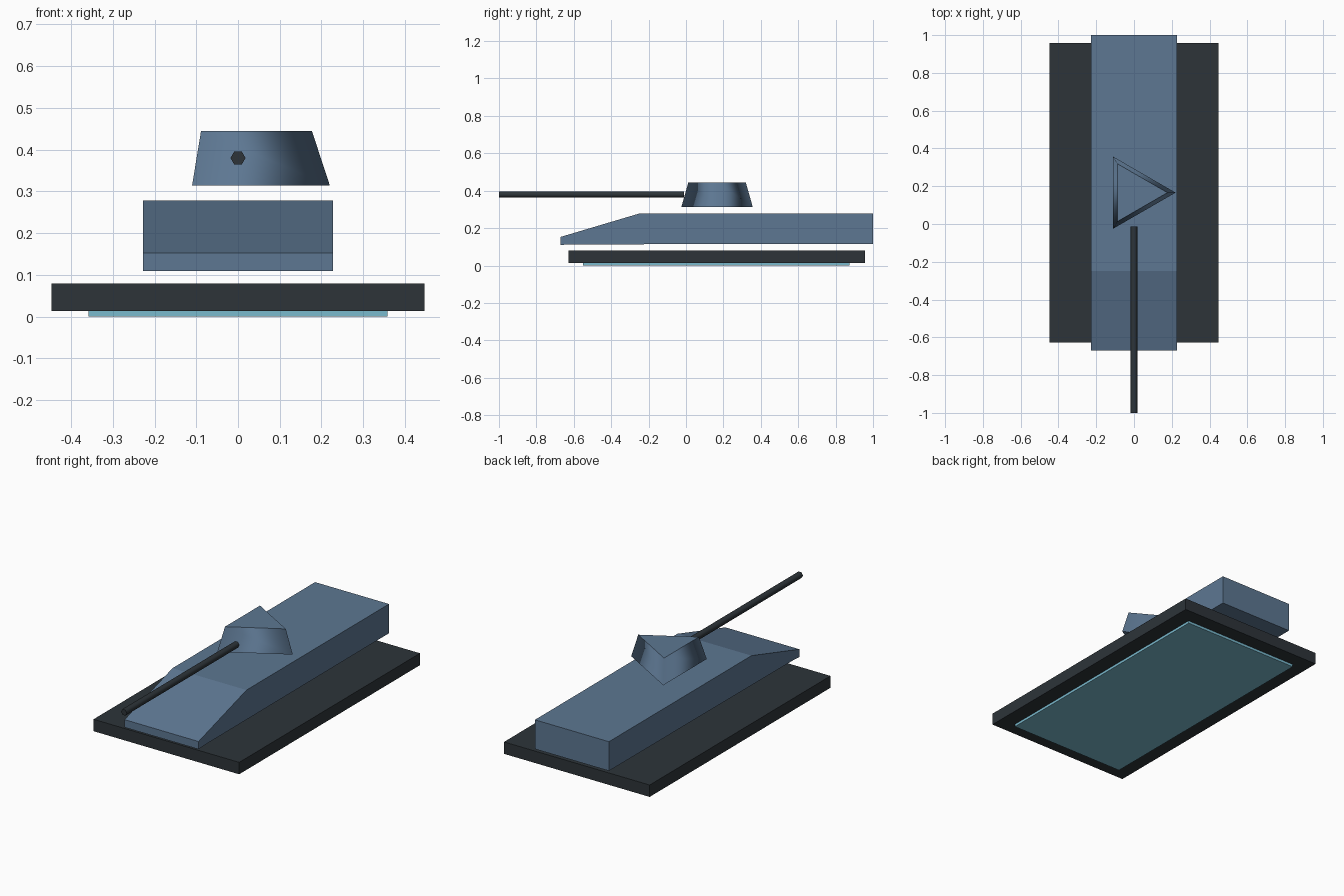
import bpy
import bmesh
import math
from mathutils import Matrix, Vector

cube = bpy.data.objects.get("Cube")
if cube:
    bpy.data.objects.remove(cube, do_unlink=True)


def material(name, srgb):
    """Flat colour material from an sRGB triple (0-255), stored as linear."""
    linear = [((c / 255 + 0.055) / 1.055) ** 2.4 for c in srgb]
    mat = bpy.data.materials.new(name)
    mat.use_nodes = True
    mat.diffuse_color = (*linear, 1)
    mat.node_tree.nodes["Principled BSDF"].inputs["Base Color"].default_value = (*linear, 1)
    return mat


steel_blue = material("steel blue", (93, 119, 146))
charcoal = material("charcoal", (45, 52, 57))
pale_cyan = material("pale cyan", (122, 186, 206))


def add_object(name, bm, mat):
    bmesh.ops.recalc_face_normals(bm, faces=bm.faces)
    mesh = bpy.data.meshes.new(name)
    bm.to_mesh(mesh)
    bm.free()
    mesh.materials.append(mat)
    obj = bpy.data.objects.new(name, mesh)
    bpy.context.collection.objects.link(obj)
    return obj


def extruded_profile(name, profile, half_width, mat):
    """Extrude a (y, z) side profile across x."""
    bm = bmesh.new()
    face = bm.faces.new([bm.verts.new((-half_width, y, z)) for y, z in profile])
    new = bmesh.ops.extrude_face_region(bm, geom=[face])["geom"]
    verts = [v for v in new if isinstance(v, bmesh.types.BMVert)]
    bmesh.ops.translate(bm, verts=verts, vec=(2 * half_width, 0, 0))
    return add_object(name, bm, mat)


def slab(name, half_width, y0, y1, z0, z1, mat):
    return extruded_profile(name, [(y0, z0), (y1, z0), (y1, z1), (y0, z1)], half_width, mat)


def smooth_cone(name, sides, r1, r2, depth, matrix, mat):
    """Low-sided cone with smooth walls and flat, sharp-edged caps."""
    bm = bmesh.new()
    bmesh.ops.create_cone(bm, cap_ends=True, segments=sides, radius1=r1,
                          radius2=r2, depth=depth)
    for face in bm.faces:
        face.smooth = abs(face.normal.z) < 0.9
    for edge in bm.edges:
        if abs(edge.verts[0].co.z - edge.verts[1].co.z) < depth / 2:
            edge.smooth = False
    # Point one corner along +x
    first = max(bm.verts, key=lambda v: v.co.y).co
    turn = Matrix.Rotation(-math.atan2(first.y, first.x), 4, "Z")
    bmesh.ops.transform(bm, matrix=matrix @ turn, verts=bm.verts)
    return add_object(name, bm, mat)


# Base plates
slab("underside_plate", 0.358, -0.55, 0.875, 0, 0.016, pale_cyan)
slab("track_base", 0.447, -0.628, 0.957, 0.014, 0.08, charcoal)

# Hull with sloped nose
extruded_profile("hull", [(-0.67, 0.11), (-0.62, 0.113), (1, 0.116), (1, 0.278),
                          (-0.25, 0.278), (-0.67, 0.153)], 0.227, steel_blue)

# Three-sided turret
smooth_cone("turret", 3, 0.22, 0.177, 0.131,
            Matrix.Translation(Vector((0, 0.166, 0.3795))), steel_blue)

# Hexagonal gun barrel along y
smooth_cone("gun_barrel", 6, 0.018, 0.018, 0.988,
            Matrix.Translation(Vector((0, -0.506, 0.38))) @ Matrix.Rotation(math.pi / 2, 4, "X"),
            charcoal)
